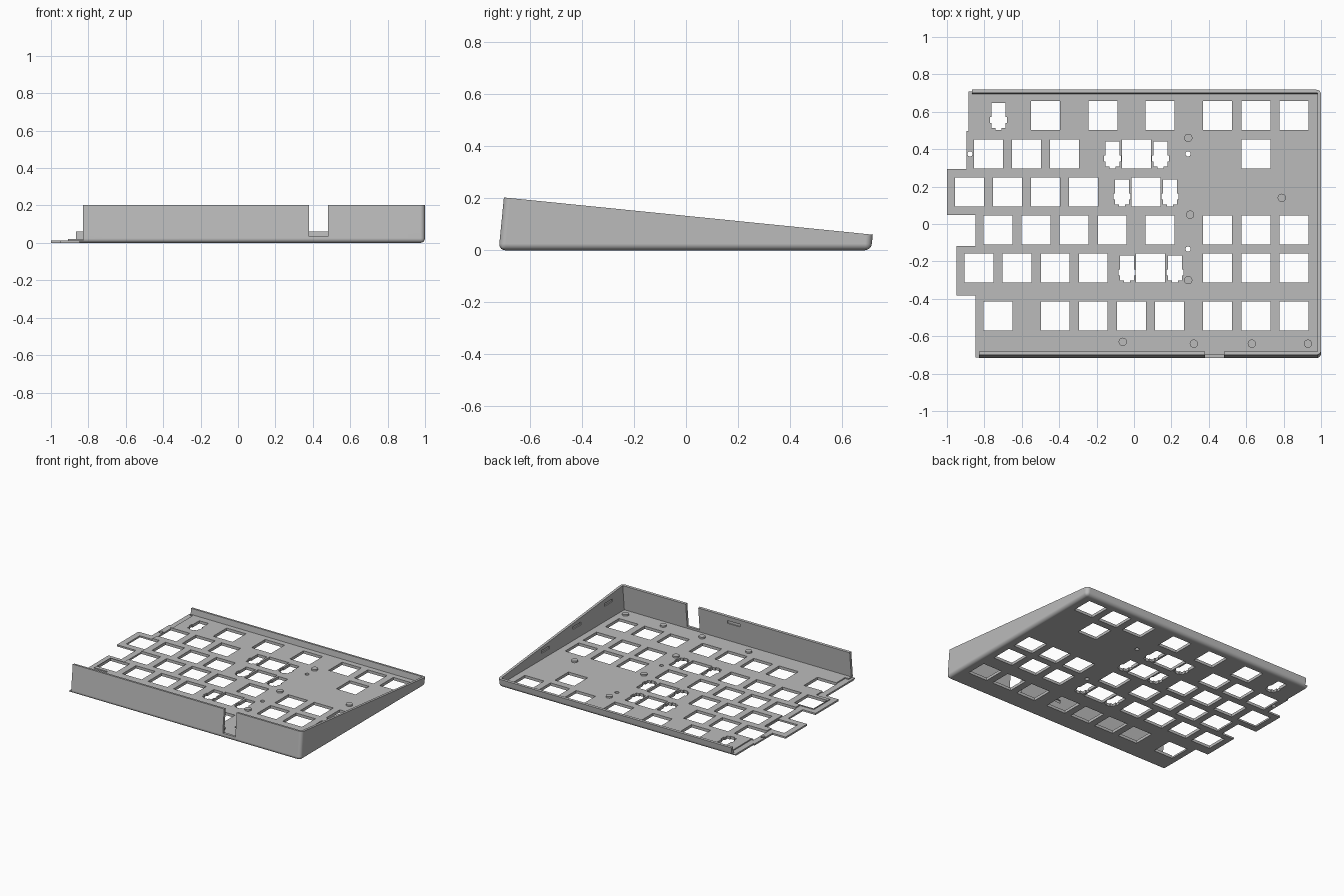
import bpy, bmesh
from mathutils import Vector

cube = bpy.data.objects.get("Cube")
if cube:
    bpy.data.objects.remove(cube)

grey = bpy.data.materials.new("plain grey")
grey.use_nodes = True
COLOUR = (0.5, 0.5, 0.5, 1)
grey.diffuse_color = COLOUR
grey.node_tree.nodes["Principled BSDF"].inputs["Base Color"].default_value = COLOUR


def add_prism(bm, outline, low, high, axis="z"):
    """Extrude an outline along z (xy outline) or along x (yz outline)."""
    def point(a, b, h):
        return (a, b, h) if axis == "z" else (h, a, b)
    face = bm.faces.new([bm.verts.new(point(a, b, low)) for a, b in outline])
    made = bmesh.ops.extrude_face_region(bm, geom=[face])["geom"]
    shift = Vector(point(0, 0, high - low))
    for v in made:
        if isinstance(v, bmesh.types.BMVert):
            v.co += shift


def rect(x0, x1, y0, y1):
    return [(x0, y0), (x1, y0), (x1, y1), (x0, y1)]


def make_object(name, bm):
    bmesh.ops.recalc_face_normals(bm, faces=bm.faces[:])
    mesh = bpy.data.meshes.new(name)
    bm.to_mesh(mesh)
    bm.free()
    mesh.materials.append(grey)
    obj = bpy.data.objects.new(name, mesh)
    bpy.context.scene.collection.objects.link(obj)
    return obj


def activate(obj):
    bpy.ops.object.select_all(action="DESELECT")
    obj.select_set(True)
    bpy.context.view_layer.objects.active = obj


def cut(target, prisms):
    """Subtract a set of separate prisms from the target."""
    bm = bmesh.new()
    for prism in prisms:
        add_prism(bm, *prism)
    cutter = make_object("cutter", bm)
    cutter.hide_render = True
    mod = target.modifiers.new("cut", "BOOLEAN")
    mod.operation, mod.solver, mod.object = "DIFFERENCE", "EXACT", cutter
    activate(target)
    bpy.ops.object.modifier_apply(modifier=mod.name)
    bpy.data.objects.remove(cutter)


# Outer wedge with rounded bottom and right corners
FLOOR, LIP = 0.02, 0.012
bm = bmesh.new()
add_prism(bm, [(-0.72, 0), (0.712, 0), (0.718, 0.06), (-0.70, 0.203)], -1.1, 1, "x")
rounded = []
for e in bm.edges:
    a, b = (v.co for v in e.verts)
    on_bottom = max(a.z, b.z) < 0.001 and max(a.x, b.x) > 0.9
    corner = min(a.x, b.x) > 0.9 and a.y * b.y > 0
    if on_bottom or corner:
        rounded.append(e)
bmesh.ops.bevel(bm, geom=rounded, offset=0.025, segments=5, profile=0.5, affect="EDGES")
case = make_object("keyboard_case", bm)

# Open inside, leaving thin walls
cut(case, [([(-0.70, FLOOR), (0.696, FLOOR), (0.724, 0.3), (-0.672, 0.3)], -1.2, 0.982, "x")])

# Stepped left edge, following the key stagger
edge = [(-1.3, 0.8), (-0.885, 0.8), (-0.885, 0.497), (-0.895, 0.497), (-0.895, 0.294),
        (-1.0, 0.294), (-1.0, 0.048), (-0.848, 0.048), (-0.848, -0.118), (-0.95, -0.118),
        (-0.95, -0.382), (-0.848, -0.382), (-0.848, -0.8), (-1.3, -0.8)]
cut(case, [(edge, -0.1, 0.5)])

# Half-thickness joining lip along the left edge
lip = [(-1.3, 0.8), (-0.865, 0.8), (-0.865, 0.69), (-0.842, 0.69), (-0.842, 0.455),
       (-0.855, 0.455), (-0.855, 0.246), (-0.80, 0.246), (-0.80, -0.158), (-0.909, -0.158),
       (-0.909, -0.34), (-0.80, -0.34), (-0.80, -0.67), (-0.828, -0.67), (-0.828, -0.8), (-1.3, -0.8)]
cut(case, [(lip, LIP, 0.5)])

# Key holes by row, with the stabiliser slots beside wide keys
right_block = [0.447, 0.652, 0.856]
rows = [
    (0.58, [-0.473, -0.166, 0.139] + right_block, [-0.725]),
    (0.375, [-0.778, -0.575, -0.372, 0.013, 0.652], [-0.115, 0.142]),
    (0.171, [-0.88, -0.676, -0.473, -0.27, 0.064], [-0.064, 0.193]),
    (-0.032, [-0.727, -0.524, -0.32, -0.116, 0.139] + right_block, []),
    (-0.236, [-0.829, -0.626, -0.421, -0.218, 0.088] + right_block, [-0.037, 0.219]),
    (-0.492, [-0.727, -0.421, -0.218, -0.014, 0.19] + right_block, []),
]
half_slot = [(0.037, 0.067), (0.037, -0.008), (0.045, -0.008), (0.045, -0.04),
             (0.037, -0.04), (0.037, -0.067), (0.016, -0.067), (0.016, -0.077)]
slot = half_slot + [(-x, y) for x, y in reversed(half_slot)]
K = 0.077
holes = []
for y, keys, slots in rows:
    holes += [(rect(x - K, x + K, y - K, y + K), -0.1, 0.1) for x in keys]
    holes += [([(x + a, y + b) for a, b in slot], -0.1, 0.1) for x in slots]
cut(case, holes)

# Screw holes
bm = bmesh.new()
bmesh.ops.create_circle(bm, segments=16, radius=0.014)
ring = [(v.co.x, v.co.y) for v in bm.verts]
bm.free()
screws = [(-0.877, 0.375), (0.289, 0.375), (0.289, -0.134)]
cut(case, [([(x + a, y + b) for a, b in ring], -0.1, 0.1) for x, y in screws])

# Cable notch in the front wall
cut(case, [(rect(0.38, 0.48, -0.8, -0.66), 0.035, 0.4)])

# Shallow clip recesses inside the right and front walls
clips = [(rect(0.95, 0.99, y - 0.045, y + 0.045), z, z + 0.02)
         for y, z in [(-0.52, 0.13), (-0.16, 0.1), (0.2, 0.065)]]
clips.append((rect(0.05, 0.15, -0.694, -0.65), 0.15, 0.17))
cut(case, clips)

activate(case)
bpy.ops.object.shade_smooth_by_angle(angle=0.5)
case.modifiers.new("even_shading", "WEIGHTED_NORMAL").keep_sharp = True

# Low round pads on the floor
pads = [(0.93, -0.64), (0.63, -0.64), (0.32, -0.64), (-0.06, -0.63),
        (0.79, 0.14), (0.29, 0.46), (0.3, 0.05), (0.29, -0.3)]
for x, y in pads:
    bpy.ops.mesh.primitive_cylinder_add(vertices=24, radius=0.022, depth=0.012,
                                        location=(x, y, FLOOR + 0.005))
    pad = bpy.context.object
    pad.name = "floor_pad"
    pad.data.materials.append(grey)
    bpy.ops.object.shade_smooth_by_angle(angle=0.5)
